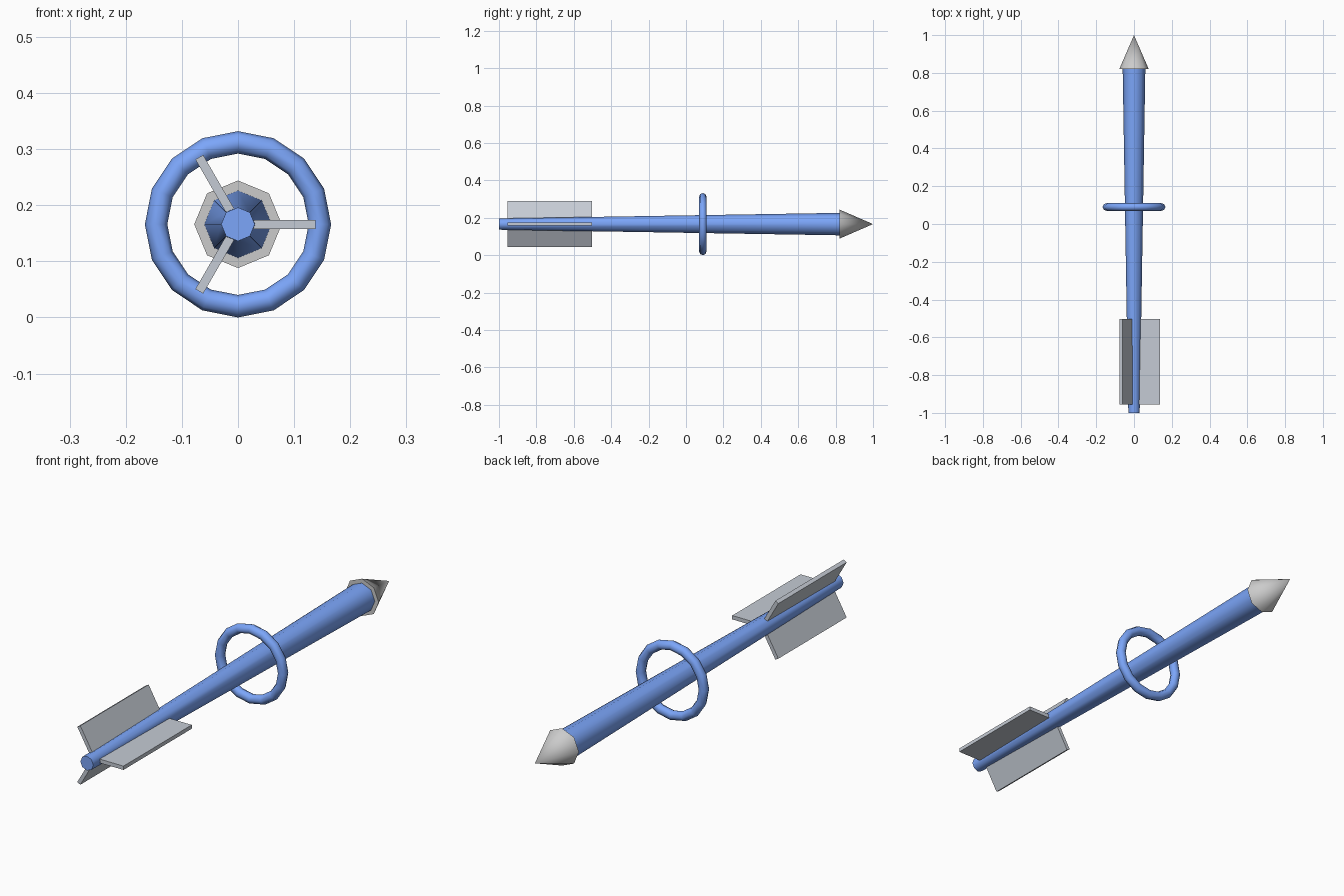
import bpy, math
from mathutils import Matrix, Vector

if "Cube" in bpy.data.objects:
    bpy.data.objects.remove(bpy.data.objects["Cube"])

AXIS_Z = 0.166
ALONG_Y = (-math.pi / 2, 0, 0)   # turns local +z towards +y


def material(name, color):
    mat = bpy.data.materials.new(name)
    mat.diffuse_color = (*color, 1)
    mat.use_nodes = True
    mat.node_tree.nodes["Principled BSDF"].inputs["Base Color"].default_value = mat.diffuse_color
    return mat


def finish(name, mat=None, smooth=None):
    ob = bpy.context.object
    ob.name = name
    if mat:
        ob.data.materials.append(mat)
    if smooth:
        bpy.ops.object.shade_smooth_by_angle(angle=math.radians(smooth))
    return ob


def cone_y(name, y0, y1, r0, r1, mat=None):
    bpy.ops.mesh.primitive_cone_add(
        vertices=8, radius1=r0, radius2=r1, depth=y1 - y0,
        location=(0, (y0 + y1) / 2, AXIS_Z), rotation=ALONG_Y)
    return finish(name, mat, 50)


blue = material("blue", (0.2, 0.38, 0.95))
fin_grey = material("fin_grey", (0.56, 0.6, 0.66))

# Tapered shaft and pointed head
cone_y("shaft", -1.0, 0.82, 0.03, 0.06, blue)
cone_y("head", 0.82, 1.0, 0.078, 0.0)

# Ring floating around the shaft
bpy.ops.mesh.primitive_torus_add(
    major_segments=16, minor_segments=8, major_radius=0.146, minor_radius=0.02,
    location=(0, 0.09, AXIS_Z), rotation=ALONG_Y)
finish("ring", blue, 50)

# Three tail fins around the shaft
inner, outer, thick, y0, y1 = 0.01, 0.138, 0.016, -0.955, -0.503
for i in range(3):
    turn = Matrix.Rotation(i * math.tau / 3, 4, 'Y')
    centre = turn @ Vector(((inner + outer) / 2, 0, 0))
    bpy.ops.mesh.primitive_cube_add(
        size=1, location=(centre.x, (y0 + y1) / 2, AXIS_Z + centre.z),
        rotation=(0, i * math.tau / 3, 0))
    fin = finish(f"fin_{i + 1}", fin_grey)
    fin.scale = (outer - inner, y1 - y0, thick)
